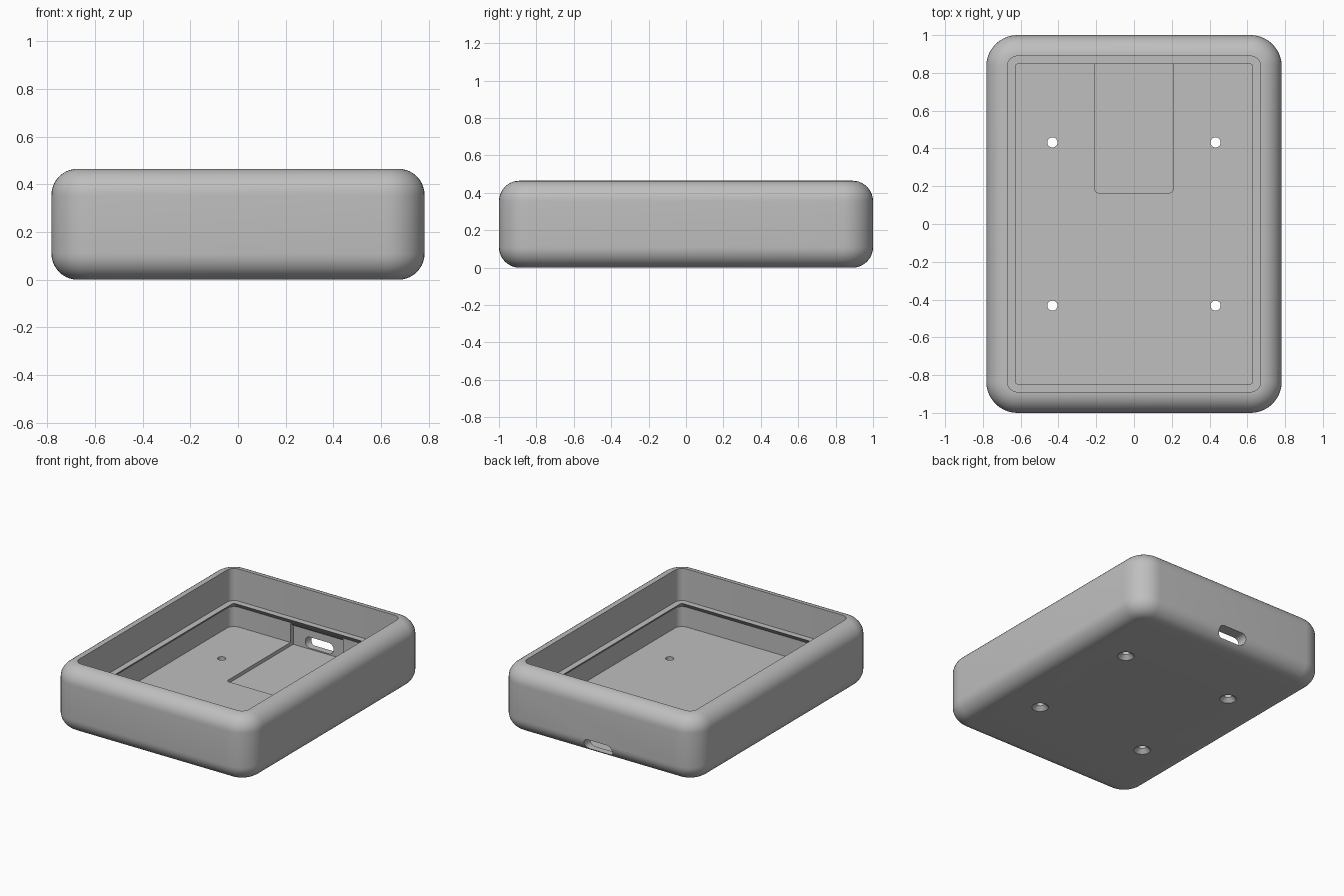
import bpy, bmesh
from math import sin, cos, pi
from mathutils import Matrix

default = bpy.data.objects.get("Cube")
if default:
    bpy.data.objects.remove(default, do_unlink=True)

grey = bpy.data.materials.new("light_grey_plastic")
grey.use_nodes = True
colour = (0.52, 0.52, 0.52, 1)
grey.diffuse_color = colour
grey.node_tree.nodes["Principled BSDF"].inputs["Base Color"].default_value = colour


def finish(name, bm):
    bmesh.ops.remove_doubles(bm, verts=bm.verts, dist=1e-5)
    bmesh.ops.recalc_face_normals(bm, faces=bm.faces)
    mesh = bpy.data.meshes.new(name)
    bm.to_mesh(mesh)
    bm.free()
    mesh.materials.append(grey)
    obj = bpy.data.objects.new(name, mesh)
    bpy.context.collection.objects.link(obj)
    return obj


def rounded_rect(hx, hy, r, z, seg=10):
    """Outline of a rectangle with rounded corners at height z."""
    pts = []
    for q, (sx, sy) in enumerate([(1, 1), (-1, 1), (-1, -1), (1, -1)]):
        for i in range(seg + 1):
            a = (q + i / seg) * pi / 2
            pts.append((sx * (hx - r) + r * cos(a), sy * (hy - r) + r * sin(a), z))
    return pts


def loft(name, outlines, matrix=Matrix()):
    """Skin a stack of outlines and cap both ends."""
    bm = bmesh.new()
    rings = [[bm.verts.new(p) for p in o] for o in outlines]
    n = len(rings[0])
    for a, b in zip(rings, rings[1:]):
        for i in range(n):
            bm.faces.new((a[i], a[(i + 1) % n], b[(i + 1) % n], b[i]))
    bm.faces.new(rings[0])
    bm.faces.new(rings[-1])
    bm.transform(matrix)
    return finish(name, bm)


# Main dimensions
HX, HY, H = 0.782, 1.0, 0.465
CORNER, FILLET = 0.165, 0.11
FLOOR, LEDGE, LIP = 0.05, 0.235, 0.043
CX, CY, CR = 0.671, 0.889, 0.055

# Outer skin: rounded bottom edge, wall, rounded top edge
steps = 10
arc = [(FILLET * (1 - sin(i / steps * pi / 2)), FILLET * (1 - cos(i / steps * pi / 2)))
       for i in range(steps + 1)]
outer = [(d, z) for d, z in arc] + [(d, H - z) for d, z in reversed(arc)]
outlines = [rounded_rect(HX - d, HY - d, CORNER - d, z) for d, z in outer]

# Inner skin: upper wall, ledge with sloped underside, lower wall, floor
inner = [(0, H), (0, LEDGE), (LIP, LEDGE), (0, LEDGE - LIP), (0, FLOOR)]
outlines += [rounded_rect(CX - d, CY - d, CR - d, z) for d, z in inner]
case = loft("case_shell", outlines)

# Recess in the floor that runs into the back wall under the ledge
bm = bmesh.new()
profile = [(0.165, 0.025), (0.92, 0.025), (0.92, 0.161), (0.885, 0.19), (0.165, 0.19)]
face = bm.faces.new([bm.verts.new((-0.207, y, z)) for y, z in profile])
side = bmesh.ops.extrude_face_region(bm, geom=[face])
bmesh.ops.translate(bm, vec=(0.414, 0, 0),
                    verts=[v for v in side["geom"] if isinstance(v, bmesh.types.BMVert)])
upright = [e for e in bm.edges if all(v.co.y < 0.17 for v in e.verts)
           and abs(e.verts[0].co.z - e.verts[1].co.z) > 0.1]
bmesh.ops.bevel(bm, geom=upright, offset=0.02, segments=5, profile=0.5, affect='EDGES')
cutters = [finish("recess_cutter", bm)]

# Rounded cable port through the back wall
port = [rounded_rect(0.112, 0.039, 0.038, z) for z in (-1.1, -0.9)]
turn = Matrix.Translation((0, 0, 0.072)) @ Matrix.Rotation(pi / 2, 4, 'X')
cutters.append(loft("port_cutter", port, turn))

# Four countersunk screw holes
hole = [(0.054, -0.02), (0.054, 0.0), (0.027, 0.027), (0.027, 0.1)]
for sx in (-1, 1):
    for sy in (-1, 1):
        rings = [rounded_rect(r, r, r, z, 8) for r, z in hole]
        cutters.append(loft("screw_hole_cutter", rings,
                            Matrix.Translation((sx * 0.432, sy * 0.432, 0))))

# Cut everything out of the shell
bpy.context.view_layer.objects.active = case
for c in cutters:
    mod = case.modifiers.new("cut", 'BOOLEAN')
    mod.operation = 'DIFFERENCE'
    mod.solver = 'EXACT'
    mod.object = c
    bpy.ops.object.modifier_apply(modifier=mod.name)
    bpy.data.objects.remove(c, do_unlink=True)

bpy.ops.object.select_all(action='DESELECT')
case.select_set(True)
bpy.ops.object.shade_smooth_by_angle(angle=pi / 6)
